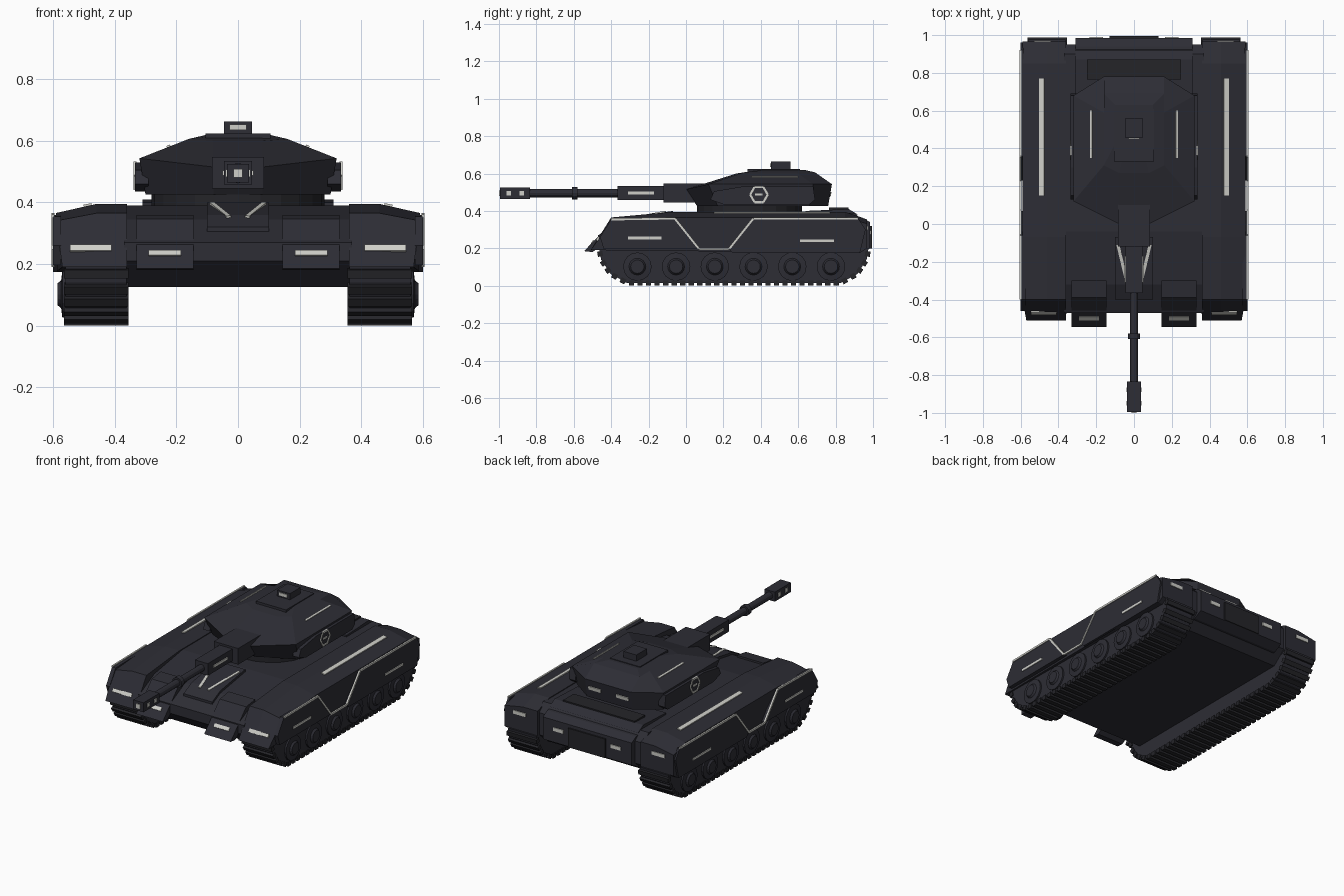
import bpy, bmesh, math
from mathutils import Vector

if "Cube" in bpy.data.objects:
    bpy.data.objects.remove(bpy.data.objects["Cube"])

# Shared levels and widths
DECK, BELLY, SIDE, GUN = .39, .125, .6, .495
ACROSS, BACK, UP = Vector((1, 0, 0)), Vector((0, 1, 0)), Vector((0, 0, 1))


def material(name, red, green, blue):
    colour = (red, green, blue, 1)
    made = bpy.data.materials.new(name)
    made.use_nodes = True
    made.diffuse_color = colour
    made.node_tree.nodes["Principled BSDF"].inputs["Base Color"].default_value = colour
    return made


ARMOUR = material("charcoal armour", .026, .026, .035)
DARK = material("dark track metal", .018, .018, .022)
PALE = material("pale trim", .62, .62, .58)


def finish(name, bm, mat, mirror):
    bmesh.ops.recalc_face_normals(bm, faces=bm.faces)
    mesh = bpy.data.meshes.new(name)
    bm.to_mesh(mesh)
    bm.free()
    mesh.materials.append(mat)
    part = bpy.data.objects.new(name, mesh)
    bpy.context.collection.objects.link(part)
    if mirror:
        part.modifiers.new("Mirror", "MIRROR")


def add_loft(bm, rings):
    """Skin closed rings of equal length and cap both ends."""
    loops = [[bm.verts.new(point) for point in ring] for ring in rings]
    for low, high in zip(loops, loops[1:]):
        for i in range(len(low)):
            bm.faces.new((low[i - 1], low[i], high[i], high[i - 1]))
    bm.faces.new(loops[0])
    bm.faces.new(loops[-1])


def loft(name, rings, mat=ARMOUR, mirror=False):
    bm = bmesh.new()
    add_loft(bm, rings)
    finish(name, bm, mat, mirror)


def prism(name, profile, inner, outer, mat=ARMOUR):
    """Side profile extruded across x on both sides."""
    loft(name, [[(x, y, z) for y, z in profile] for x in (inner, outer)], mat, True)


def slab(name, profile, half_width, mat=ARMOUR):
    """Side profile extruded across the middle."""
    loft(name, [[(x, y, z) for y, z in profile] for x in (-half_width, half_width)], mat)


def block(name, half_width, front, back, bottom, top, mat=ARMOUR):
    slab(name, [(front, bottom), (back, bottom), (back, top), (front, top)], half_width, mat)


def add_bar(bm, start, end, normal, width, thick):
    """Flat bar lying on a surface with the given normal."""
    start, end = Vector(start), Vector(end)
    across = normal.cross(end - start).normalized() * width / 2
    out = normal.normalized() * thick / 2
    add_loft(bm, [[p + across + out, p - across + out, p - across - out, p + across - out]
                  for p in (start, end)])


def trim(name, points, normal, width):
    """Thin pale line through the points, on both sides."""
    bm = bmesh.new()
    for start, end in zip(points, points[1:]):
        add_bar(bm, start, end, normal, width, .0098)
    finish(name, bm, PALE, True)


def lamp(name, low, high, share, inner, outer, width=.022):
    """Pale crosswise plate lying on the profile edge from low to high."""
    low, high = Vector((0, *low)), Vector((0, *high))
    middle = low.lerp(high, share)
    trim(name, [middle + ACROSS * inner, middle + ACROSS * outer],
         (high - low).cross(ACROSS), width)


def side_trim(name, x, profile, width):
    trim(name, [(x, y, z) for y, z in profile], ACROSS, width)


def circle(radius, count, y, z):
    turns = [math.tau * i / count for i in range(count)]
    return [(y + radius * math.cos(a), z + radius * math.sin(a)) for a in turns]


def tube(name, radius, front, back):
    loft(name, [[(x, y, z) for x, z in circle(radius, 12, 0, GUN)] for y in (front, back)])


# Central hull with glacis panel and bow plates
nose, brow, crest = (-.47, .27), (-.32, .345), (-.04, DECK)
slab("hull", [nose, brow, crest, (.9, DECK), (.95, .34), (.95, .2), (.86, BELLY),
              (-.38, BELLY), (-.47, .21)], .37)
panel_low, panel_high = (-.4, .32), (-.07, .4)
slab("glacis_panel", [(-.4, .29), panel_low, (-.32, .36), panel_high, (-.07, .35)], .1)
trim("glacis_chevron", [(.085, -.11, .396), (.03, -.34, .352)], UP - BACK * .2, .016)
bow_tip, bow_top = (-.545, .185), (-.39, .347)
prism("bow_plate", [(-.3, .36), bow_top, bow_tip, (-.5, .18), (-.4, .25), (-.3, .3)], .145, .33)
lamp("bow_light", bow_tip, bow_top, .3, .185, .29)

# Engine deck and rear plate
slab("engine_deck", [(.64, .38), (.64, .4), (.87, .41), (.92, .38)], .31)
block("deck_grille", .25, .765, .87, DECK, .418, DARK)
rear_low, rear_high = (.985, .2), (.985, .34)
slab("rear_block", [(.9, .37), (.94, .365), rear_high, rear_low, (.93, .17), (.9, .17)], .31)
block("rear_hatch", .13, .98, .994, .2, .32, DARK)
lamp("rear_hull_light", rear_low, rear_high, .6, .165, .235)

# Sponsons over the tracks, with the outer shoulder sloping down
lip, fender, tail_high, tail_low = (-.51, .19), (-.4, .365), (.967, .355), (.967, .2)
profile = [lip, fender, (-.07, .395), (.85, .395), tail_high, tail_low, (.93, .175), (-.46, .19)]
edge = [(SIDE - (.01 if y > -.45 else .03), y, z - max(0, z - .2) * .15) for y, z in profile]
loft("sponson", [[(x, y, z) for y, z in profile] for x in (.36, .46)] + [edge], ARMOUR, True)
lamp("headlight", lip, fender, .35, .41, .545)
lamp("tail_light", tail_low, tail_high, .7, .44, .53)
trim("sponson_stripe", [(.488, y, .39) for y in (.15, .77)], UP + ACROSS * .2, .026)

# Side skirts: front and rear panels around a notch, edged with trim
front_edge = [(-.4, .355), (-.06, .36), (.07, .197)]
rear_edge = [(.23, .197), (.36, .36), (.92, .36)]
prism("front_skirt", [(-.46, .26)] + front_edge + [(-.44, .197)], .575, SIDE)
prism("rear_skirt", rear_edge + [(.96, .3), (.93, .175), (.25, .175)], .585, SIDE)
side_trim("skirt_trim", SIDE, front_edge + rear_edge, .012)
for middle, height in ((-.22, .255), (.7, .24)):
    side_trim("skirt_marker", SIDE, [(middle - .09, height), (middle + .09, height)], .014)

# Tracks: symmetric run with evenly spaced pads
CENTRE = .256
half_run = [(.57, .014), (.66, .063), (.71, .14), (.72, .2)]
run = [(CENTRE - y, z) for y, z in reversed(half_run)] + [(CENTRE + y, z) for y, z in half_run]
prism("track_core", run, .362, .56)
bm = bmesh.new()
points = [Vector((.355, y, z)) for y, z in run]
for start, end in zip(points, points[1:]):
    along = end - start
    count = max(1, round(along.length / .046))
    for i in range(count):
        pad = start + along * (i + .5) / count
        add_bar(bm, pad, pad + ACROSS * .21, along.cross(ACROSS), .028, .028)
finish("track_pads", bm, DARK, True)

# Road wheels with raised hubs
for i in range(6):
    steps = ((.55, .076), (.57, .076), (.574, .045), (.585, .036))
    loft("road_wheel", [[(x, y, z) for y, z in circle(radius, 16, i * .207 - .26, .102)]
                        for x, radius in steps], ARMOUR, True)


# Turret: four stacked outlines, each chamfered at the front and back
def outline(front, back, width, nose_width, height, rise):
    half = [(nose_width, front, height), (width, front + (width - nose_width) / 2, height + rise),
            (width, back - .1, height + rise), (nose_width * 2, back, height + rise)]
    return half + [(-x, y, z) for x, y, z in reversed(half)]


loft("turret", [outline(.06, .76, .3, .08, .425, 0), outline(0, .78, .32, .08, .515, .028),
                outline(.27, .69, .16, .08, .6, .006), outline(.4, .63, .1, .05, .62, 0)])
loft("turret_ring", [[(x, y, z) for x, y in circle(.28, 24, 0, .34)] for z in (.385, .435)], DARK)
prism("cheek_plate", [(.13, .46), (.2, .435), (.66, .435), (.69, .46), (.68, .53),
                      (.3, .53), (.15, .505)], .29, .335)
hexagon = circle(.047, 6, .39, .487)
side_trim("cheek_emblem", .335, hexagon + hexagon[:1], .011)
side_trim("emblem_bar", .335, [(.37, .487), (.41, .487)], .011)
trim("turret_stripe", [(.225, y, .581) for y in (.35, .6)], UP + ACROSS * .37, .012)
lamp("turret_rear_light", (.76, .425), (.78, .543), .55, .055, .14)

# Roof hatch and sight
block("roof_hatch", .105, .33, .61, .59, .624)
block("sight", .045, .455, .56, .615, .663)
lamp("sight_lens", (.455, .62), (.455, .66), .6, 0, .028, .018)

# Gun
block("mantlet", .085, -.12, .12, .445, .547)
block("gun_sleeve", .045, -.365, -.1, .458, .534)
side_trim("sleeve_stripe", .045, [(-.31, GUN), (-.17, GUN)], .016)
tube("barrel", .022, -.9, -.3)
tube("barrel_collar", .033, -.61, -.58)
block("muzzle_brake", .036, -.995, -.835, .465, .525)
for y in (-.96, -.89):
    side_trim("muzzle_port", .036, [(y, GUN), (y + .024, GUN)], .024)
lamp("muzzle_bore", (-.995, .465), (-.995, .525), .5, 0, .014, .028)
